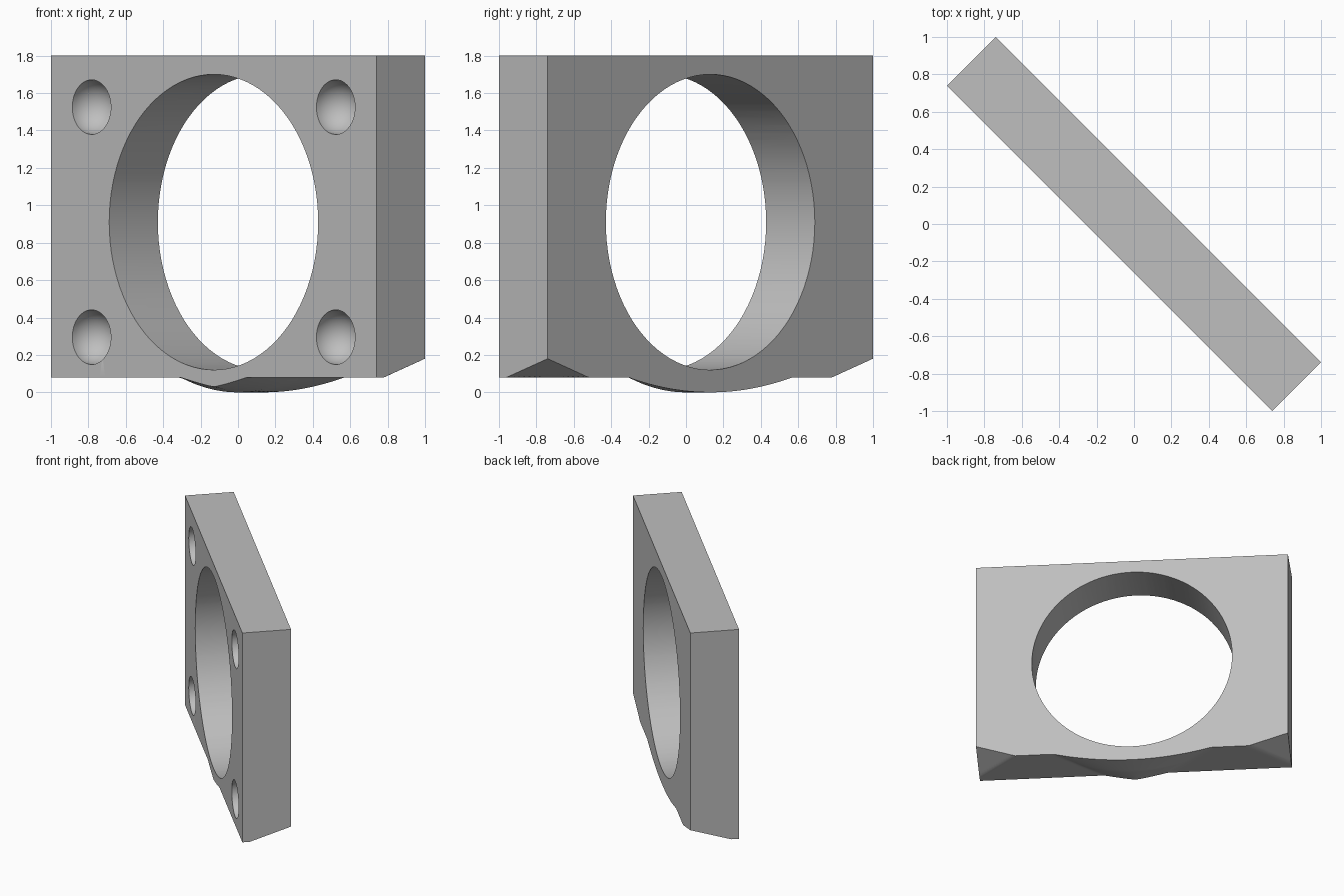
import bpy, bmesh, math
from mathutils import Matrix

if "Cube" in bpy.data.objects:
    bpy.data.objects.remove(bpy.data.objects["Cube"])

HALF_W, HALF_T, TOP, BASE = 1.23, 0.184, 1.80, 0.08
TURN = Matrix.Rotation(math.radians(-45), 4, 'Z')

grey = bpy.data.materials.new("plain grey")
grey.diffuse_color = (0.52, 0.52, 0.52, 1)
grey.use_nodes = True
grey.node_tree.nodes["Principled BSDF"].inputs["Base Color"].default_value = grey.diffuse_color


def make_object(name, bm):
    mesh = bpy.data.meshes.new(name)
    bmesh.ops.recalc_face_normals(bm, faces=bm.faces)
    bm.transform(TURN)
    bm.to_mesh(mesh)
    bm.free()
    mesh.materials.append(grey)
    obj = bpy.data.objects.new(name, mesh)
    bpy.context.collection.objects.link(obj)
    return obj


def underside(u, n):
    """Height of the underside: a central bulge and two bevelled rear corners."""
    u = abs(u)
    t = (n + HALF_T) / (2 * HALF_T)
    width = 0.25 + 0.37 * t
    depth = 0.05 + 0.03 * min(1, 2 * t)
    power = 1.2 + 0.8 * min(1, 2 * t)
    bulge = depth * max(0, 1 - (u / width) ** power)
    bevel = max(0, (u - 0.92) / 0.31 + (n - HALF_T) / 0.311)
    return BASE - bulge + 0.10 * bevel


# Plate: shaped underside, straight walls, flat top
bm = bmesh.new()
bmesh.ops.create_grid(bm, x_segments=120, y_segments=20, size=1)
for v in bm.verts:
    v.co.x *= HALF_W
    v.co.y *= HALF_T
    v.co.z = underside(v.co.x, v.co.y)
rim = [e for e in bm.edges if e.is_boundary]
walls = bmesh.ops.extrude_edge_only(bm, edges=rim)["geom"]
for v in walls:
    if isinstance(v, bmesh.types.BMVert):
        v.co.z = TOP
top_edges = [e for e in walls if isinstance(e, bmesh.types.BMEdge) and e.is_boundary]
bmesh.ops.contextual_create(bm, geom=top_edges)
plate = make_object("plate", bm)

# Cutters: large through bore and four round dimples on the front
cutters = []
bm = bmesh.new()
bmesh.ops.create_cone(bm, cap_ends=True, segments=96, radius1=0.79, radius2=0.79, depth=1,
                      matrix=Matrix.Translation((0, 0, 0.91)) @ Matrix.Rotation(math.pi / 2, 4, 'X'))
cutters.append(make_object("bore_cutter", bm))
for u in (-0.923, 0.923):
    for z in (0.295, 1.525):
        bm = bmesh.new()
        bmesh.ops.create_uvsphere(bm, u_segments=40, v_segments=24, radius=0.146,
                                  matrix=Matrix.Translation((u, -HALF_T, z)))
        cutters.append(make_object("dimple_cutter", bm))

bpy.context.view_layer.objects.active = plate
plate.select_set(True)
for cutter in cutters:
    mod = plate.modifiers.new("cut", 'BOOLEAN')
    mod.operation = 'DIFFERENCE'
    mod.solver = 'EXACT'
    mod.object = cutter
    bpy.ops.object.modifier_apply(modifier=mod.name)
for cutter in cutters:
    bpy.data.objects.remove(cutter)

bpy.ops.object.shade_smooth_by_angle(angle=math.radians(30))
